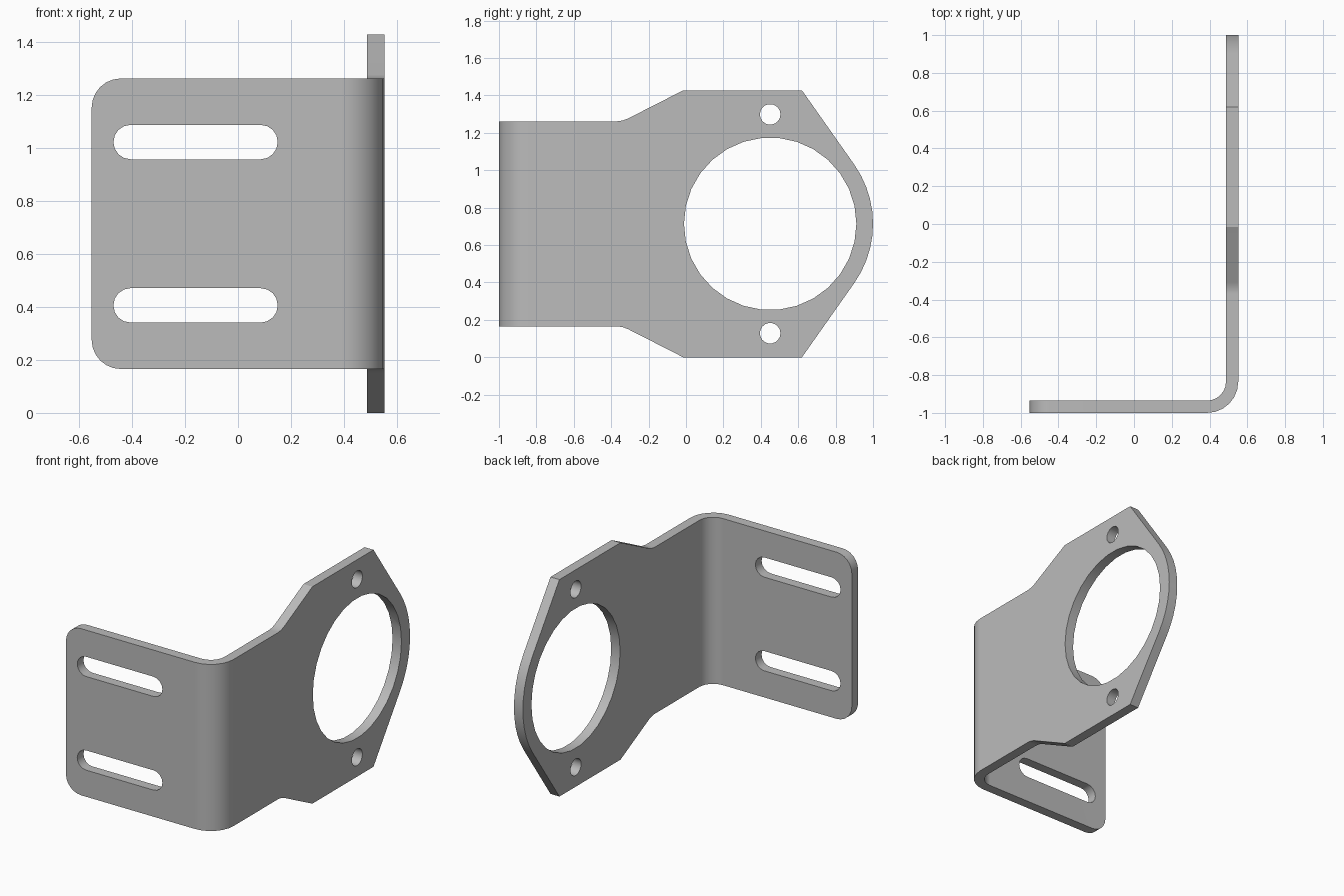
import bpy, bmesh
from math import cos, sin, radians
from mathutils import Vector

cube = bpy.data.objects.get("Cube")
if cube:
    bpy.data.objects.remove(cube, do_unlink=True)

MID = 0.7135      # height of the symmetry plane
HALF = 0.548      # half height of the mounting flange

steel = bpy.data.materials.new("grey steel")
steel.diffuse_color = (0.5, 0.5, 0.5, 1)
steel.use_nodes = True
steel.node_tree.nodes["Principled BSDF"].inputs["Base Color"].default_value = (0.5, 0.5, 0.5, 1)


def arc(cx, cy, r, start, end, n):
    angles = [radians(start + (end - start) * i / n) for i in range(n + 1)]
    return [(cx + r * cos(a), cy + r * sin(a)) for a in angles]


def circle(cx, cy, r, n):
    return arc(cx, cy, r, 0, 360, n)[:-1]


def mirrored(points):
    """Close an upper half outline with its reflection below MID."""
    lower = [(u, 2 * MID - v) for u, v in reversed(points) if abs(v - MID) > 1e-5]
    return points + lower


def prism(name, points, axis, lo, hi):
    """Extrude a 2D outline along the x, y or z axis."""
    place = {"x": lambda u, v: (lo, u, v),
             "y": lambda u, v: (u, lo, v),
             "z": lambda u, v: (u, v, lo)}[axis]
    bm = bmesh.new()
    face = bm.faces.new([bm.verts.new(place(u, v)) for u, v in points])
    out = bmesh.ops.extrude_face_region(bm, geom=[face])
    shift = Vector([hi - lo if a == axis else 0 for a in "xyz"])
    moved = [g for g in out["geom"] if isinstance(g, bmesh.types.BMVert)]
    bmesh.ops.translate(bm, verts=moved, vec=shift)
    bmesh.ops.recalc_face_normals(bm, faces=bm.faces)
    mesh = bpy.data.meshes.new(name)
    bm.to_mesh(mesh)
    bm.free()
    mesh.materials.append(steel)
    ob = bpy.data.objects.new(name, mesh)
    bpy.context.collection.objects.link(ob)
    return ob


# Bent sheet, oversized, to be trimmed
outer = arc(0.387, -0.835, 0.165, -90, 0, 6)
inner = arc(0.387, -0.835, 0.1, 0, -90, 6)
bracket = prism("bent_bracket",
                [(-0.7, -1)] + outer + [(0.552, 1.1), (0.487, 1.1)] + inner + [(-0.7, -0.935)],
                "z", -0.2, 1.6)

# Side outline: flange strip flaring into the ring plate
top = MID + HALF
side = [(-1.2, top), (-0.37, top), (-0.34, top + 0.004), (-0.31, top + 0.015),
        (-0.015, 2 * MID), (0.62, 2 * MID)] + arc(0.45, MID, 0.55, 35, 0, 5)
# Front outline: rounded outer corners of the flange
front = arc(-0.442, top - 0.11, 0.11, 180, 90, 6) + [(-0.442, 1.7), (0.8, 1.7)]

tools = [("INTERSECT", prism("side_trim", mirrored(side), "x", -0.8, 0.8)),
         ("INTERSECT", prism("front_trim", mirrored(front), "y", -1.2, 1.2)),
         ("DIFFERENCE", prism("ring_hole", circle(0.45, MID, 0.461, 30), "x", 0.3, 0.8))]

# Bolt holes and slots, above and below the middle
for side_sign in (1, -1):
    hole = circle(0.45, MID + side_sign * 0.585, 0.055, 18)
    tools.append(("DIFFERENCE", prism("bolt_hole", hole, "x", 0.3, 0.8)))
    z = MID + side_sign * 0.308
    slot = arc(0.085, z, 0.065, -90, 90, 8) + arc(-0.405, z, 0.065, 90, 270, 8)
    tools.append(("DIFFERENCE", prism("slot", slot, "y", -1.2, -0.8)))

for ob in bpy.context.view_layer.objects:
    ob.select_set(False)
bpy.context.view_layer.objects.active = bracket
bracket.select_set(True)
for operation, tool in tools:
    mod = bracket.modifiers.new("cut", "BOOLEAN")
    mod.operation = operation
    mod.solver = "EXACT"
    mod.object = tool
    bpy.ops.object.modifier_apply(modifier=mod.name)
    bpy.data.objects.remove(tool, do_unlink=True)

# Smooth bend and bores, crisp sheet edges
bpy.ops.object.shade_smooth_by_angle(angle=radians(25))
weighted = bracket.modifiers.new("flat faces", "WEIGHTED_NORMAL")
weighted.keep_sharp = True
